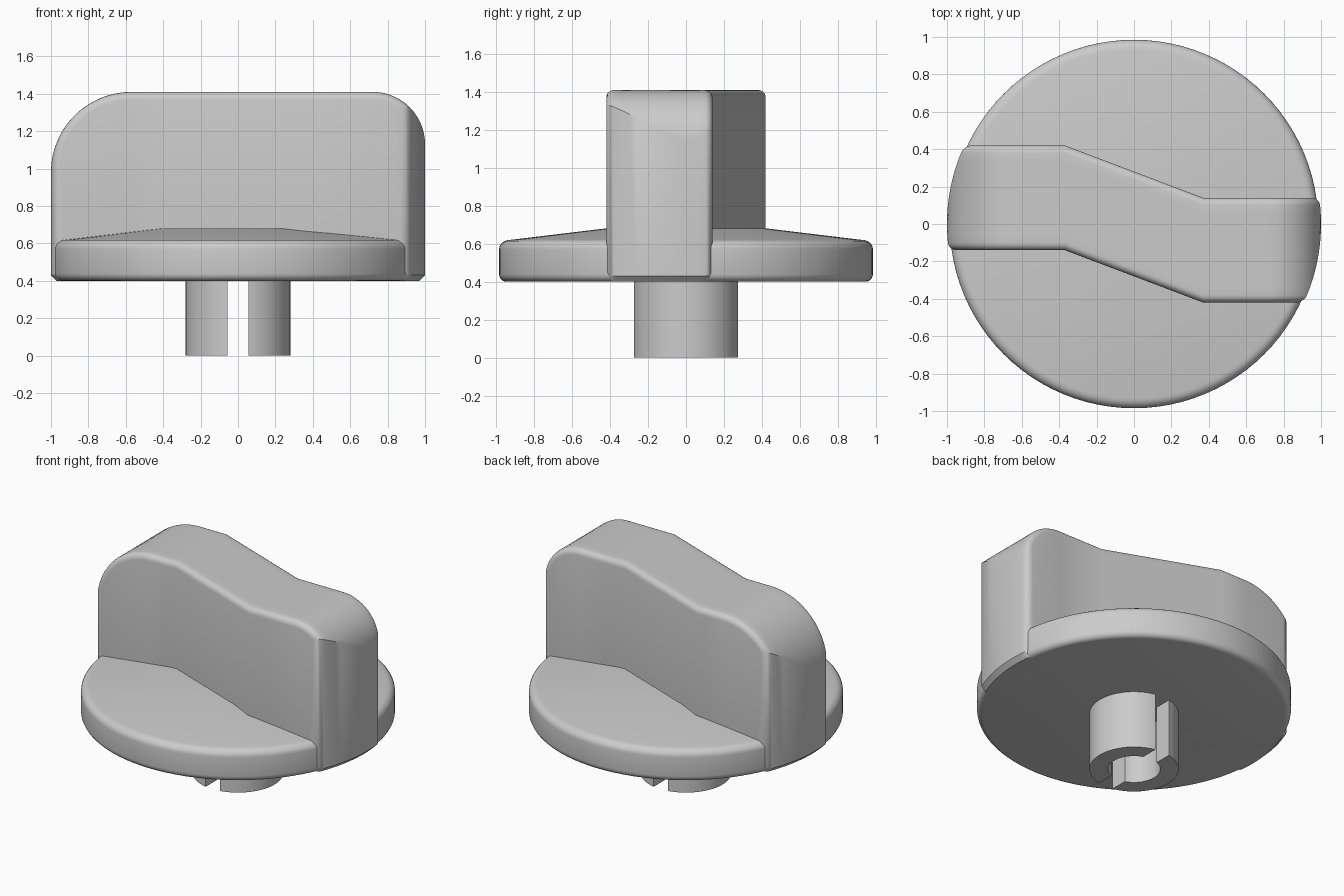
import bpy, bmesh, math
from math import sin, cos, pi, sqrt, acos

if "Cube" in bpy.data.objects:
    bpy.data.objects.remove(bpy.data.objects["Cube"])

grey = bpy.data.materials.new("light grey plastic")
grey.use_nodes = True
COLOUR = (0.6, 0.6, 0.6, 1)
grey.diffuse_color = COLOUR
grey.node_tree.nodes["Principled BSDF"].inputs["Base Color"].default_value = COLOUR


def finish(name, bm):
    bmesh.ops.remove_doubles(bm, verts=bm.verts, dist=1e-5)
    bmesh.ops.recalc_face_normals(bm, faces=bm.faces)
    mesh = bpy.data.meshes.new(name)
    bm.to_mesh(mesh)
    bm.free()
    mesh.materials.append(grey)
    obj = bpy.data.objects.new(name, mesh)
    bpy.context.collection.objects.link(obj)
    bpy.ops.object.select_all(action='DESELECT')
    obj.select_set(True)
    bpy.context.view_layer.objects.active = obj
    bpy.ops.object.shade_smooth_by_angle(angle=math.radians(32))
    return obj


def arc(cx, cz, rx, rz, a0, a1, n):
    return [(cx + rx * cos(a0 + (a1 - a0) * i / n),
             cz + rz * sin(a0 + (a1 - a0) * i / n)) for i in range(n + 1)]


# Round base: lathed disc with soft rims and a shallow cone on top
BOTTOM, TOP = 0.40, 1.41
profile = [(0, BOTTOM)]
profile += arc(0.945, 0.44, 0.04, 0.04, -pi / 2, 0, 5)
profile += arc(0.93, 0.57, 0.055, 0.05, 0, pi / 2, 6)
profile += [(0.43, 0.68), (0, 0.68)]
bm = bmesh.new()
pts = [bm.verts.new((r, 0, z)) for r, z in profile]
edges = [bm.edges.new(pair) for pair in zip(pts, pts[1:])]
bmesh.ops.spin(bm, geom=pts + edges, cent=(0, 0, 0), axis=(0, 0, 1),
               angle=2 * pi, steps=96)
finish("base_disc", bm)

# Grip: cross-sections in xz, swept from front to back along an S-shaped plan
BEND, SHIFT, HALF, ROUND, FOOT = 0.37, 0.14, 0.28, 0.04, 0.03
CORNER = {-1: 0.43, 1: 0.28}
STEPS = 12


def mid_y(x):
    return -SHIFT * max(-1, min(1, x / BEND))


def half_section(side, offset, inset):
    """Top points, foot points and wall point from the bend to one end."""
    limit = sqrt(1 - (offset - side * SHIFT) ** 2) - inset
    big = CORNER[side]
    centre, rad = 1 - big, big - inset
    end = acos(max(-1, min(1, (limit - centre) / rad)))
    top = [(BEND, TOP - inset)]
    top += arc(centre, TOP - big, rad, rad, pi / 2, end, STEPS)
    start, stop = centre, limit - FOOT
    foot = [(BEND, BOTTOM + inset)]
    foot += [(start + (stop - start) * i / STEPS, BOTTOM + inset)
             for i in range(STEPS + 1)]
    wall = (limit, BOTTOM + inset + FOOT)
    flip = lambda p: (side * p[0], p[1])
    return [flip(p) for p in top], [flip(p) for p in foot], flip(wall)


stations = []
for i in range(6):
    a = pi / 2 * i / 5
    stations.append((-HALF + ROUND * (1 - cos(a)), ROUND * (1 - sin(a))))
inner = HALF - ROUND
stations += [(-inner + 2 * inner * i / 12, 0) for i in range(1, 12)]
stations += [(-o, d) for o, d in reversed(stations[:6])]

bm = bmesh.new()
rings = []
for offset, inset in stations:
    lt, lf, lw = half_section(-1, offset, inset)
    rt, rf, rw = half_section(1, offset, inset)
    top, foot = lt[::-1] + rt, lf[::-1] + rf
    loop = top + [rw] + foot[::-1] + [lw]
    rings.append([bm.verts.new((x, mid_y(x) + offset, z)) for x, z in loop])
count = len(rings[0])
for a, b in zip(rings, rings[1:]):
    for i in range(count):
        j = (i + 1) % count
        bm.faces.new((a[i], a[j], b[j], b[i]))
# Front and back walls as upright strips
n = len(top)
for ring in (rings[0], rings[-1]):
    up, right, low, left = ring[:n], ring[n], ring[n + 1:-1][::-1], ring[-1]
    for i in range(n - 1):
        bm.faces.new((up[i], up[i + 1], low[i + 1], low[i]))
    bm.faces.new((up[-1], right, low[-1]))
    bm.faces.new((up[0], left, low[0]))
finish("grip", bm)

# Split hollow stem: two mirrored C-shaped halves with a slot between
OUTER, INNER, SLOT = 0.28, 0.165, 0.055


def stem_half(name, side):
    bm = bmesh.new()
    ao, ai = acos(SLOT / OUTER), acos(SLOT / INNER)
    outer = arc(0, 0, OUTER, OUTER, -ao, ao, 28)
    hole = arc(0, 0, INNER, INNER, -ai, ai, 28)
    faces = []
    vo = [bm.verts.new((side * x, y, 0)) for x, y in outer]
    vi = [bm.verts.new((side * x, y, 0)) for x, y in hole]
    for i in range(len(vo) - 1):
        faces.append(bm.faces.new((vo[i], vo[i + 1], vi[i + 1], vi[i])))
    new = bmesh.ops.extrude_face_region(bm, geom=faces, use_keep_orig=True)["geom"]
    bmesh.ops.translate(bm, vec=(0, 0, BOTTOM + 0.01),
                        verts=[v for v in new if isinstance(v, bmesh.types.BMVert)])
    finish(name, bm)


stem_half("stem_left", 1)
stem_half("stem_right", -1)
